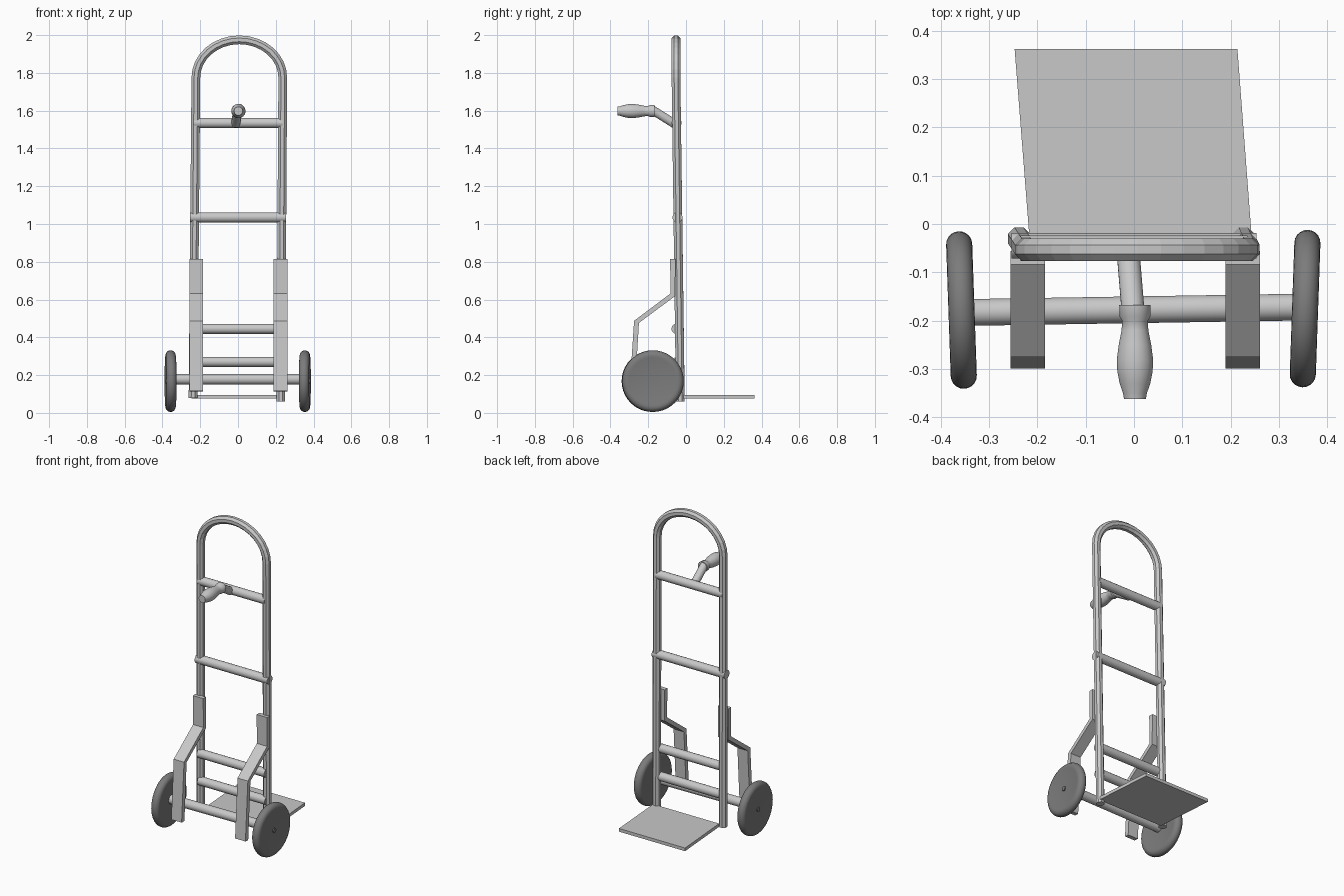
import bpy, bmesh, math
from mathutils import Vector, Matrix

if "Cube" in bpy.data.objects:
    bpy.data.objects.remove(bpy.data.objects["Cube"], do_unlink=True)


def material(name, value):
    m = bpy.data.materials.new(name)
    m.use_nodes = True
    col = (value, value, value, 1)
    m.diffuse_color = col
    m.node_tree.nodes["Principled BSDF"].inputs["Base Color"].default_value = col
    return m


METAL = material("light grey metal", 0.58)
RUBBER = material("dark grey rubber", 0.2)


def finish(name, bm, mat, smooth=None):
    bmesh.ops.recalc_face_normals(bm, faces=bm.faces)
    mesh = bpy.data.meshes.new(name)
    bm.to_mesh(mesh)
    bm.free()
    ob = bpy.data.objects.new(name, mesh)
    bpy.context.collection.objects.link(ob)
    mesh.materials.append(mat)
    if smooth:
        bpy.ops.object.select_all(action="DESELECT")
        ob.select_set(True)
        bpy.context.view_layer.objects.active = ob
        bpy.ops.object.shade_smooth_by_angle(angle=math.radians(smooth))
    return ob


def loft(bm, rings):
    """Skin a list of point rings and cap both ends."""
    loops = [[bm.verts.new(p) for p in ring] for ring in rings]
    n = len(loops[0])
    for a, b in zip(loops, loops[1:]):
        for i in range(n):
            j = (i + 1) % n
            bm.faces.new((a[i], a[j], b[j], b[i]))
    bm.faces.new(loops[0])
    bm.faces.new(loops[-1])


def tube(name, points, radius, sides, ref, mat=METAL, smooth=None):
    """Sweep a round section along points; radius may vary per point."""
    pts = [Vector(p) for p in points]
    radii = radius if isinstance(radius, list) else [radius] * len(pts)
    rings = []
    for i, p in enumerate(pts):
        t = (pts[min(i + 1, len(pts) - 1)] - pts[max(i - 1, 0)]).normalized()
        u = t.cross(Vector(ref)).normalized()
        v = t.cross(u)
        angles = [2 * math.pi * (k + 0.5) / sides for k in range(sides)]
        rings.append([p + radii[i] * (math.cos(a) * u + math.sin(a) * v) for a in angles])
    bm = bmesh.new()
    loft(bm, rings)
    return finish(name, bm, mat, smooth)


# Hooped frame: two posts joined by an arch
arch = [(0.007 - 0.23 * math.cos(a), -0.053, 1.775 + 0.2 * math.sin(a))
        for a in (math.pi * k / 16 for k in range(17))]
tube("frame", [(-0.238, -0.03, 0.08)] + arch + [(0.226, -0.03, 0.06)],
     0.025, 8, (0, 1, 0))

# Crossbars between the posts
for name, z, y, half in (("top_crossbar", 1.535, -0.05, 0.235),
                         ("middle_crossbar", 1.035, -0.045, 0.253),
                         ("lower_crossbar", 0.445, -0.05, 0.235),
                         ("bottom_crossbar", 0.27, -0.045, 0.235)):
    tube(name, [(-half, y, z), (half, y, z)], 0.027, 16, (0, 1, 0), smooth=40)

# Toe plate, slightly skewed
bm = bmesh.new()
outline = [(-0.217, -0.02), (0.243, -0.02), (0.214, 0.362), (-0.247, 0.362)]
loft(bm, [[(x, y, z) for x, y in outline] for z in (0.075, 0.095)])
finish("toe_plate", bm, METAL)

# Bent flat struts carrying the axle
strut_path = [(-0.07, 0.815), (-0.07, 0.625), (-0.262, 0.482), (-0.285, 0.115)]
for name, x in (("right_strut", -0.22), ("left_strut", 0.225)):
    rings = []
    for i, (y, z) in enumerate(strut_path):
        prev = Vector(strut_path[max(i - 1, 0)])
        nxt = Vector(strut_path[min(i + 1, len(strut_path) - 1)])
        t = (nxt - prev).normalized()
        dy, dz = -t.y * 0.014, t.x * 0.014
        rings.append([(x + sx * 0.036, y + s * dy, z + s * dz)
                      for sx, s in ((-1, -1), (1, -1), (1, 1), (-1, 1))])
    bm = bmesh.new()
    loft(bm, rings)
    finish(name, bm, METAL)

# Axle
tube("axle", [(-0.34, -0.183, 0.178), (0.34, -0.172, 0.178)], 0.028, 20,
     (0, 0, 1), smooth=40)

# Wheels: a lathed profile with a rounded rim and a flat disc
profile = [(0.0, 0.020), (0.09, 0.020), (0.125, 0.026)]
profile += [(0.136 + 0.027 * math.sin(a), 0.027 * math.cos(a))
            for a in (math.pi * k / 10 for k in range(11))]
profile += [(0.125, -0.026), (0.09, -0.020), (0.0, -0.020)]
for name, x, y, lean in (("right_wheel", -0.357, -0.178, 2), ("left_wheel", 0.354, -0.175, -2)):
    bm = bmesh.new()
    verts = [bm.verts.new((w, r, 0)) for r, w in profile]
    edges = [bm.edges.new(pair) for pair in zip(verts, verts[1:])]
    bmesh.ops.spin(bm, geom=verts + edges, cent=(0, 0, 0), axis=(1, 0, 0),
                   angle=2 * math.pi, steps=40, use_merge=True)
    bmesh.ops.remove_doubles(bm, verts=bm.verts, dist=0.0001)
    bm.transform(Matrix.Translation((x, y, 0.168)) @ Matrix.Rotation(math.radians(lean), 4, "Z"))
    finish(name, bm, RUBBER, 40)
    side = math.copysign(1, x)
    tube(name + "_hub", [(x, y, 0.168), (x + side * 0.026, y, 0.168)],
         0.014, 12, (0, 0, 1), RUBBER, 40)

# Handle stem and shaped grip
tube("handle_stem", [(-0.012, -0.06, 1.53), (-0.002, -0.18, 1.605)], 0.024, 16,
     (1, 0, 0), smooth=40)
grip = [(-0.168, 0.033), (-0.192, 0.032), (-0.2, 0.027), (-0.22, 0.028), (-0.25, 0.034),
        (-0.28, 0.038), (-0.305, 0.037), (-0.33, 0.032), (-0.35, 0.025), (-0.362, 0.023)]
tube("handle_grip", [(0.002, y, 1.598) for y, r in grip], [r for y, r in grip], 20,
     (0, 0, 1), smooth=40)
